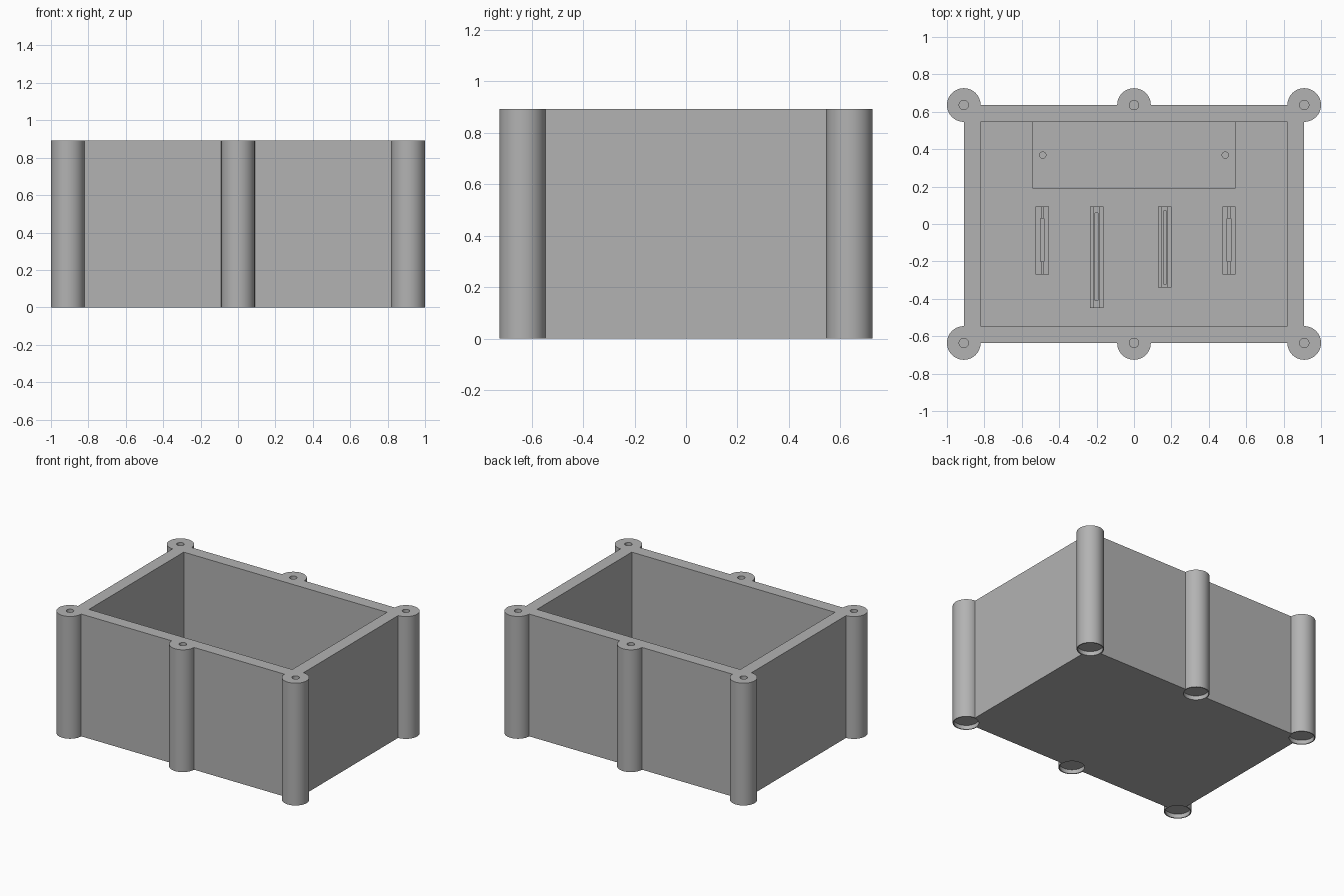
import bpy, bmesh

if "Cube" in bpy.data.objects:
    bpy.data.objects.remove(bpy.data.objects["Cube"])

W, D, H = 0.91, 0.636, 0.892      # half width, half depth, height
WALL, FLOOR = 0.09, 0.09
POST_R = 0.09

grey = bpy.data.materials.new("plain grey")
grey.diffuse_color = (0.45, 0.45, 0.45, 1)
grey.use_nodes = True
grey.node_tree.nodes["Principled BSDF"].inputs["Base Color"].default_value = grey.diffuse_color


def finish(name, bm):
    me = bpy.data.meshes.new(name)
    bm.to_mesh(me)
    bm.free()
    ob = bpy.data.objects.new(name, me)
    bpy.context.collection.objects.link(ob)
    me.materials.append(grey)
    return ob


def add_box(bm, x0, x1, y0, y1, z0, z1):
    vs = bmesh.ops.create_cube(bm, size=1)["verts"]
    for v in vs:
        v.co = ((x0 + x1) / 2 + v.co.x * (x1 - x0),
                (y0 + y1) / 2 + v.co.y * (y1 - y0),
                (z0 + z1) / 2 + v.co.z * (z1 - z0))


def add_cyl(bm, x, y, r, z0, z1, n=48):
    vs = bmesh.ops.create_cone(bm, cap_ends=True, segments=n, radius1=r,
                               radius2=r, depth=z1 - z0)["verts"]
    bmesh.ops.translate(bm, verts=vs, vec=(x, y, (z0 + z1) / 2))


def boolean(ob, tool, op):
    m = ob.modifiers.new(op.lower(), 'BOOLEAN')
    m.operation, m.object, m.solver = op, tool, 'EXACT'
    m.use_self = True
    bpy.context.view_layer.objects.active = ob
    bpy.ops.object.modifier_apply(modifier=m.name)
    bpy.data.objects.remove(tool)


def smooth(ob):
    bpy.ops.object.select_all(action='DESELECT')
    ob.select_set(True)
    bpy.context.view_layer.objects.active = ob
    bpy.ops.object.shade_smooth_by_angle(angle=0.5)


posts = [(x, y) for x in (-W, 0, W) for y in (-D, D)]

# Box body joined with the six round screw posts
bm = bmesh.new()
add_box(bm, -W, W, -D, D, 0, H)
body = finish("box_body", bm)
bm = bmesh.new()
for x, y in posts:
    add_cyl(bm, x, y, POST_R, 0, H)
boolean(body, finish("post_tool", bm), 'UNION')

# Inner cavity, screw holes in the post tops, shallow recesses below
bm = bmesh.new()
add_box(bm, -W + WALL, W - WALL, -D + WALL, D - WALL, FLOOR, H + 0.1)
for x, y in posts:
    add_cyl(bm, x, y, 0.025, H - 0.3, H + 0.1, 32)
    add_cyl(bm, x, y, 0.083, -0.1, 0.03)
boolean(body, finish("cavity_tool", bm), 'DIFFERENCE')
smooth(body)

# Mounting shelf against the back wall with two small screw holes
bm = bmesh.new()
add_box(bm, -0.543, 0.543, 0.19, D - WALL + 0.01, FLOOR - 0.01, FLOOR + 0.045)
shelf = finish("mounting_shelf", bm)
bm = bmesh.new()
for x in (-0.488, 0.488):
    add_cyl(bm, x, 0.368, 0.017, FLOOR + 0.005, FLOOR + 0.2, 24)
boolean(shelf, finish("shelf_tool", bm), 'DIFFERENCE')
smooth(shelf)

# Slotted holders on the floor: centre x, front end, pocket ends, widths
holders = [(-0.49, -0.27, -0.20, 0.03, 0.010, 0.020),
           (-0.20, -0.45, -0.41, 0.06, 0.030, 0.016),
           (0.165, -0.34, -0.32, 0.07, 0.030, 0.016),
           (0.508, -0.27, -0.20, 0.03, 0.010, 0.020)]
for i, (x, y0, p0, p1, slit, pocket) in enumerate(holders):
    bm = bmesh.new()
    add_box(bm, x - 0.036, x + 0.036, y0, 0.093, FLOOR - 0.01, FLOOR + 0.06)
    holder = finish(f"slotted_holder_{i + 1}", bm)
    for w, a, b, z in ((slit, y0 - 0.1, 0.2, FLOOR + 0.03),
                       (pocket, p0, p1, FLOOR + 0.01)):
        bm = bmesh.new()
        add_box(bm, x - w / 2, x + w / 2, a, b, z, FLOOR + 0.2)
        boolean(holder, finish("slot_tool", bm), 'DIFFERENCE')
